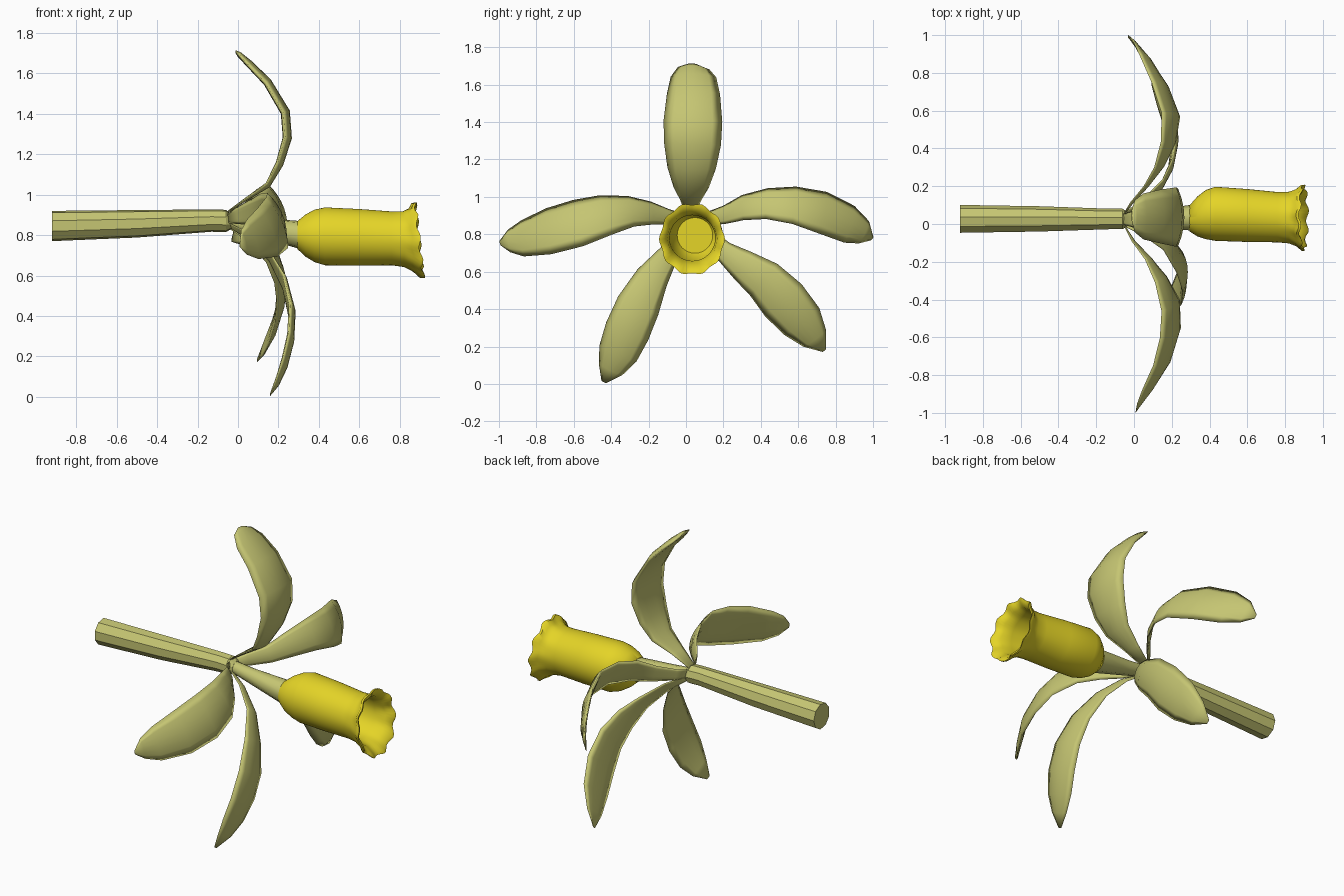
import bpy, math
from mathutils import Vector


def material(name, rgb):
    m = bpy.data.materials.new(name)
    m.diffuse_color = (*rgb, 1)
    return m


GREEN = material("pale_olive_green", (0.56, 0.56, 0.17))
YELLOW = material("golden_yellow", (0.78, 0.66, 0.02))


def make(name, verts, faces, mat, angle):
    me = bpy.data.meshes.new(name)
    me.from_pydata(verts, [], faces)
    me.materials.append(mat)
    ob = bpy.data.objects.new(name, me)
    bpy.context.collection.objects.link(ob)
    bpy.ops.object.select_all(action='DESELECT')
    ob.select_set(True)
    bpy.context.view_layer.objects.active = ob
    bpy.ops.object.shade_smooth_by_angle(angle=math.radians(angle))
    return ob


def loft(name, rings, n, mat, angle):
    """Tube along x through rings of (x, y, z, radius, frill), capped at both ends."""
    verts, faces = [], []
    for x, y, z, r, frill in rings:
        for i in range(n):
            a = 2 * math.pi * i / n
            rr = r * (1 + 0.03 * frill * math.cos(10 * a))
            dz = rr * math.sin(a) * (1 + 0.10 * frill)
            dx = frill * (0.008 * math.cos(10 * a + 0.9) - 0.11 * dz)
            verts.append((x + dx, y + rr * math.cos(a), z + dz))
    for j in range(len(rings) - 1):
        for i in range(n):
            k = (i + 1) % n
            faces.append((j * n + i, j * n + k, (j + 1) * n + k, (j + 1) * n + i))
    faces.append(tuple(reversed(range(n))))
    faces.append(tuple(range((len(rings) - 1) * n, len(rings) * n)))
    return make(name, verts, faces, mat, angle)


def petal(name, path, lean=0.0, front=0.22, back=0.03, cols=6):
    """Closed lens-shaped blade along (x, y, z, half width), bulging towards +x.
    lean turns the width so that one edge sits further forward (+x)."""
    pts = [Vector(p[:3]) for p in path]
    verts, faces = [], []
    n = 2 * cols
    for j, p in enumerate(pts):
        t = (pts[min(j + 1, len(pts) - 1)] - pts[max(j - 1, 0)]).normalized()
        w = t.cross(Vector((1, 0, 0))).normalized()
        nrm = w.cross(t).normalized()
        h = path[j][3]
        turn = w + nrm * lean * math.sin(math.pi * j / (len(pts) - 1)) ** 0.5 \
            if 0 < j < len(pts) - 1 else w
        bulge = turn.cross(t).normalized()
        for i in range(n):
            s = 2 * i / cols - 1 if i <= cols else 3 - 2 * i / cols
            d = front * (1 - s * s) if i <= cols else -back * (1 - s * s) - 0.05
            verts.append(p + turn * h * s + bulge * (d - front * 0.5) * h)
    for j in range(len(pts) - 1):
        for i in range(n):
            k = (i + 1) % n
            faces.append((j * n + i, j * n + k, (j + 1) * n + k, (j + 1) * n + i))
    faces.append(tuple(reversed(range(n))))
    faces.append(tuple(range((len(pts) - 1) * n, len(pts) * n)))
    return make(name, verts, faces, GREEN, 180)


# Faceted stem and the neck behind the trumpet
loft("stem", [(-0.92, 0.025, 0.845, 0.076, 0), (-0.5, 0.025, 0.856, 0.069, 0),
              (-0.13, 0.025, 0.872, 0.056, 0), (-0.06, 0.025, 0.870, 0.056, 0),
              (-0.03, 0.025, 0.866, 0.035, 0)], 9, GREEN, 20)
loft("neck", [(-0.05, 0.025, 0.868, 0.034, 0), (0.08, 0.025, 0.842, 0.045, 0),
              (0.32, 0.032, 0.798, 0.072, 0)], 9, GREEN, 50)

# Hollow trumpet: outside, frilled rim, then back down the inside
loft("trumpet", [(0.295, 0.03, 0.80, 0.070, 0), (0.335, 0.04, 0.798, 0.105, 0),
                 (0.38, 0.05, 0.796, 0.130, 0), (0.43, 0.054, 0.794, 0.143, 0),
                 (0.60, 0.045, 0.789, 0.140, 0), (0.76, 0.036, 0.784, 0.133, 0),
                 (0.82, 0.034, 0.780, 0.136, 0.2), (0.86, 0.033, 0.776, 0.150, 0.6),
                 (0.885, 0.032, 0.774, 0.170, 1), (0.898, 0.032, 0.774, 0.171, 1),
                 (0.893, 0.032, 0.774, 0.155, 1), (0.86, 0.033, 0.777, 0.132, 0.5),
                 (0.80, 0.034, 0.780, 0.122, 0), (0.43, 0.052, 0.793, 0.128, 0),
                 (0.38, 0.048, 0.794, 0.095, 0)], 60, YELLOW, 50)

# Five petals reflexing backwards at the tips
petal("top_petal", [
    (-0.07, 0.025, 0.90, 0.025), (0.04, 0.025, 0.975, 0.055), (0.15, 0.027, 1.045, 0.095),
    (0.21, 0.03, 1.15, 0.13), (0.25, 0.035, 1.28, 0.152), (0.24, 0.037, 1.41, 0.157),
    (0.15, 0.04, 1.56, 0.142), (0.06, 0.04, 1.65, 0.122), (0.01, 0.042, 1.695, 0.085),
    (-0.01, 0.045, 1.71, 0.03)])
petal("back_petal", [
    (-0.06, 0.04, 0.88, 0.02), (-0.01, 0.11, 0.885, 0.035), (0.07, 0.20, 0.905, 0.048),
    (0.14, 0.30, 0.945, 0.066), (0.19, 0.43, 0.968, 0.082), (0.205, 0.58, 0.96, 0.10),
    (0.15, 0.74, 0.918, 0.112), (0.07, 0.88, 0.855, 0.10), (0.01, 0.955, 0.81, 0.065),
    (-0.03, 0.995, 0.775, 0.012)], lean=0.5)
petal("front_petal", [
    (-0.06, 0.01, 0.88, 0.02), (0.0, -0.09, 0.895, 0.04), (0.08, -0.18, 0.915, 0.06),
    (0.15, -0.29, 0.927, 0.082), (0.205, -0.43, 0.908, 0.11), (0.205, -0.58, 0.865, 0.126),
    (0.16, -0.74, 0.82, 0.122), (0.08, -0.88, 0.78, 0.095), (0.035, -0.95, 0.765, 0.06),
    (0.01, -0.995, 0.752, 0.012)], lean=-0.45)
petal("lower_back_petal", [
    (-0.06, 0.04, 0.86, 0.02), (0.05, 0.11, 0.80, 0.035), (0.15, 0.20, 0.71, 0.055),
    (0.20, 0.30, 0.635, 0.085), (0.22, 0.415, 0.555, 0.112), (0.215, 0.52, 0.445, 0.13),
    (0.18, 0.62, 0.33, 0.118), (0.135, 0.69, 0.24, 0.075), (0.095, 0.74, 0.178, 0.012)],
    lean=-0.15)
petal("lower_front_petal", [
    (-0.06, 0.01, 0.86, 0.02), (0.05, -0.03, 0.80, 0.035), (0.16, -0.09, 0.70, 0.055),
    (0.235, -0.18, 0.57, 0.09), (0.272, -0.255, 0.42, 0.118), (0.265, -0.315, 0.28, 0.122),
    (0.235, -0.365, 0.16, 0.108), (0.20, -0.405, 0.075, 0.07), (0.16, -0.44, 0.01, 0.014)])
